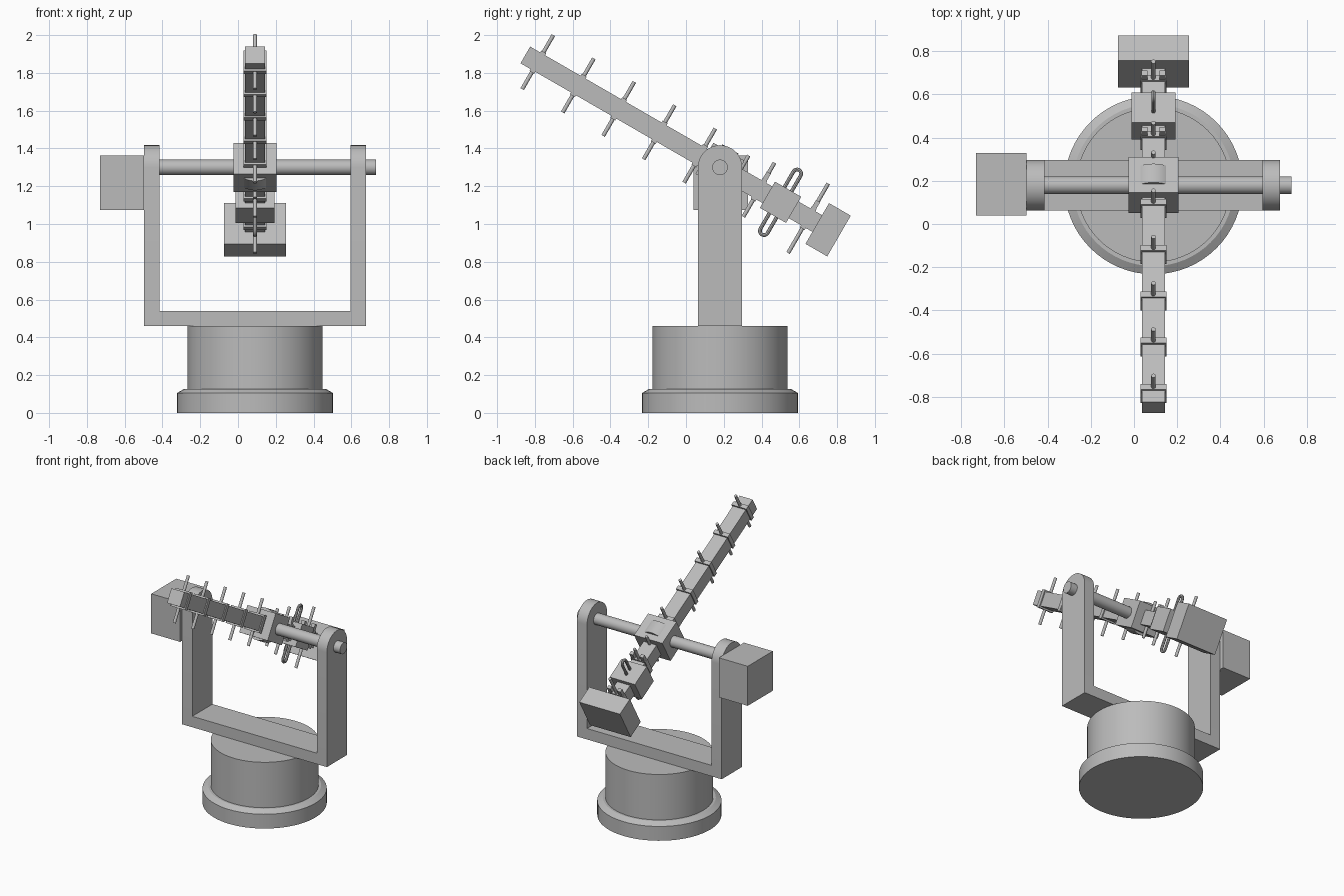
import bpy, bmesh, math
from mathutils import Matrix, Vector

old = bpy.data.objects.get("Cube")
if old:
    bpy.data.objects.remove(old)

grey = bpy.data.materials.new("light grey metal")
grey.use_nodes = True
tone = (0.5, 0.5, 0.5, 1)
grey.diffuse_color = tone
grey.node_tree.nodes["Principled BSDF"].inputs["Base Color"].default_value = tone

CX, CY, AXIS_Z = 0.09, 0.18, 1.30
WORLD = Matrix.Identity(4)
# Tilted antenna frame: local y runs to the rear, local z across the boom
TILT = Matrix.Translation((CX, CY, AXIS_Z)) @ Matrix.Rotation(math.radians(-30), 4, 'X')


def finish(name, bm, frame=WORLD, smooth=False):
    bmesh.ops.recalc_face_normals(bm, faces=bm.faces)
    mesh = bpy.data.meshes.new(name)
    bm.to_mesh(mesh)
    bm.free()
    mesh.materials.append(grey)
    ob = bpy.data.objects.new(name, mesh)
    bpy.context.collection.objects.link(ob)
    ob.matrix_world = frame
    if smooth:
        bpy.ops.object.select_all(action='DESELECT')
        ob.select_set(True)
        bpy.context.view_layer.objects.active = ob
        bpy.ops.object.shade_smooth_by_angle(angle=math.radians(25))
    return ob


def box(name, centre, size, frame=WORLD):
    bm = bmesh.new()
    bmesh.ops.create_cube(bm, size=1, matrix=Matrix.Translation(centre) @ Matrix.Diagonal((*size, 1)))
    return finish(name, bm, frame)


def rod(name, a, b, radius, frame=WORLD, sides=16, radius2=None):
    a, b = Vector(a), Vector(b)
    turn = (b - a).to_track_quat('Z', 'Y').to_matrix().to_4x4()
    bm = bmesh.new()
    bmesh.ops.create_cone(bm, cap_ends=True, segments=sides, radius1=radius,
                          radius2=radius if radius2 is None else radius2, depth=(b - a).length,
                          matrix=Matrix.Translation((a + b) / 2) @ turn)
    return finish(name, bm, frame, True)


# Round base: flange, bevelled shoulder and drum
rod("base_flange", (CX, CY, 0), (CX, CY, 0.105), 0.413, sides=64)
rod("base_shoulder", (CX, CY, 0.105), (CX, CY, 0.127), 0.413, sides=64, radius2=0.375)
rod("base_drum", (CX, CY, 0.12), (CX, CY, 0.46), 0.358, sides=64)

# Yoke: floor bar and two round-topped uprights
ARM, HALF = 0.117, 0.587
box("yoke_floor", (CX, CY, 0.5), (2 * HALF - 0.16, 2 * ARM, 0.08))
for side, label in ((-1, "right"), (1, "left")):
    outline = [(-ARM, 0.46), (ARM, 0.46)]
    outline += [(ARM * math.cos(math.pi * i / 24), AXIS_Z + ARM * math.sin(math.pi * i / 24))
                for i in range(25)]
    bm = bmesh.new()
    x = CX + side * HALF
    face = bm.faces.new([bm.verts.new((x, CY + y, z)) for y, z in outline])
    new = bmesh.ops.extrude_face_region(bm, geom=[face])["geom"]
    bmesh.ops.translate(bm, vec=(-side * 0.082, 0, 0),
                        verts=[v for v in new if isinstance(v, bmesh.types.BMVert)])
    finish("yoke_arm_" + label, bm, smooth=True)

# Elevation shaft and drive box
rod("elevation_shaft", (-0.6, CY, AXIS_Z), (0.73, CY, AXIS_Z), 0.041, sides=32)
box("drive_box", (-0.614, 0.184, 1.218), (0.234, 0.29, 0.29))

# Boom with its pivot block, feed box and counterweight
box("boom", (0, -0.27, 0), (0.105, 1.84, 0.102), TILT)
box("pivot_block", (0, 0, 0), (0.23, 0.19, 0.19), TILT)
rod("pivot_drum", (0, -0.05, 0), (0, 0.05, 0), 0.112, TILT, 48)
box("feed_box", (0, 0.37, 0), (0.205, 0.16, 0.16), TILT)
box("counterweight", (0, 0.661, 0), (0.33, 0.133, 0.249), TILT)

# Cross rods along the boom: position, half length
elements = [(-1.114 + 0.2475 * i, 0.165) for i in range(5)] + [(0.1, 0.13), (0.238, 0.165), (0.539, 0.212)]
for i, (y, half) in enumerate(elements, 1):
    rod(f"cross_rod_{i}", (0, y, -half), (0, y, half), 0.0105, TILT, 12)
    if abs(y) > 0.11:
        box(f"rod_collar_{i}", (0, y, 0), (0.12, 0.03, 0.125), TILT)
    if y > 0.2:
        for side in (-1, 1):
            box(f"collar_tab_{i}", (side * 0.041, y, 0.08), (0.028, 0.025, 0.05), TILT)

# Folded loop through the feed box
curve = bpy.data.curves.new("feed_loop_path", 'CURVE')
curve.dimensions = '3D'
curve.bevel_depth = 0.01
curve.bevel_resolution = 2
path = []
for sign in (1, -1):
    for i in range(9):
        a = math.pi * i / 8
        path.append((0, 0.37 + sign * 0.022 * math.cos(a), sign * (0.175 + 0.022 * math.sin(a))))
spline = curve.splines.new('POLY')
spline.points.add(len(path) - 1)
for point, co in zip(spline.points, path):
    point.co = (*co, 1)
spline.use_cyclic_u = True
helper = bpy.data.objects.new("feed_loop_path", curve)
bpy.context.collection.objects.link(helper)
bpy.context.view_layer.update()
bm = bmesh.new()
bm.from_mesh(helper.evaluated_get(bpy.context.evaluated_depsgraph_get()).to_mesh())
bpy.data.objects.remove(helper)
finish("feed_loop", bm, TILT, True)
